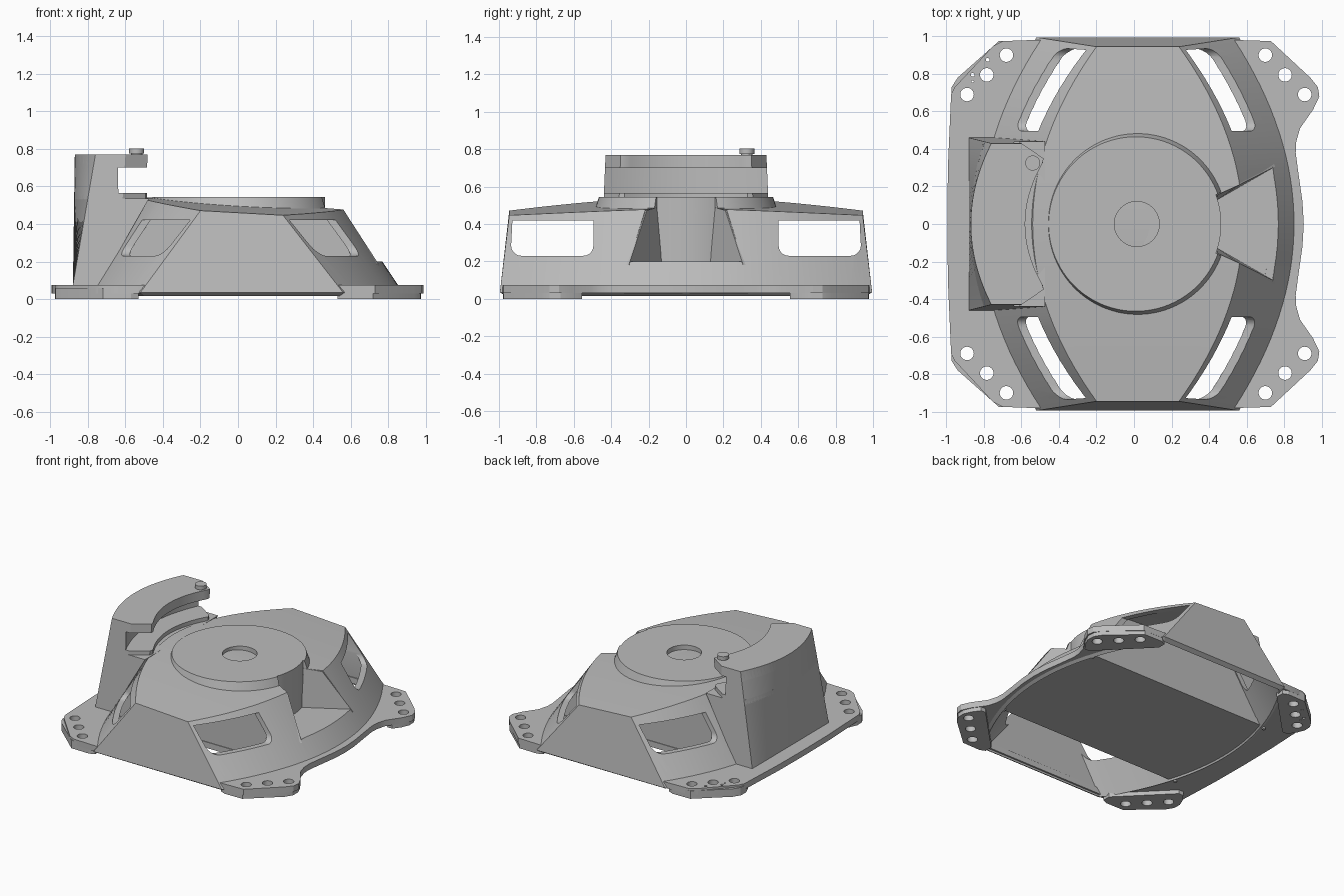
import bpy, bmesh, math
from mathutils import Matrix

cube = bpy.data.objects.get("Cube")
if cube:
    bpy.data.objects.remove(cube)

grey = bpy.data.materials.new("mid_grey")
grey.use_nodes = True
grey.diffuse_color = (0.5, 0.5, 0.5, 1)
grey.node_tree.nodes["Principled BSDF"].inputs["Base Color"].default_value = (0.5, 0.5, 0.5, 1)


def finish(name, bm):
    bmesh.ops.recalc_face_normals(bm, faces=bm.faces)
    me = bpy.data.meshes.new(name)
    bm.to_mesh(me)
    bm.free()
    me.materials.append(grey)
    ob = bpy.data.objects.new(name, me)
    bpy.context.collection.objects.link(ob)
    return ob


def add_loft(bm, low, high):
    a = [bm.verts.new(p) for p in low]
    b = [bm.verts.new(p) for p in high]
    bm.faces.new(a)
    bm.faces.new(b)
    for i in range(len(a)):
        j = (i + 1) % len(a)
        bm.faces.new((a[i], a[j], b[j], b[i]))


def prisms(name, outlines, z0, z1):
    bm = bmesh.new()
    for pts in outlines:
        add_loft(bm, [(x, y, z0) for x, y in pts], [(x, y, z1) for x, y in pts])
    return finish(name, bm)


def cylinders(name, spots, z0, z1, taper=0):
    bm = bmesh.new()
    for x, y, r in spots:
        bmesh.ops.create_cone(bm, cap_ends=True, segments=96 if r > 0.1 else 24,
                              radius1=r + taper, radius2=r, depth=z1 - z0,
                              matrix=Matrix.Translation((x, y, (z0 + z1) / 2)))
    return finish(name, bm)


def select(ob):
    bpy.ops.object.select_all(action='DESELECT')
    ob.select_set(True)
    bpy.context.view_layer.objects.active = ob


def modify(ob, kind, **settings):
    mod = ob.modifiers.new(kind, kind)
    for key, value in settings.items():
        setattr(mod, key, value)
    select(ob)
    bpy.ops.object.modifier_apply(modifier=mod.name)


def cut(ob, cutter, keep=False):
    modify(ob, 'BOOLEAN', operation='DIFFERENCE', solver='EXACT', object=cutter)
    if not keep:
        bpy.data.objects.remove(cutter)


def smooth(ob, angle=25):
    select(ob)
    bpy.ops.object.shade_smooth_by_angle(angle=math.radians(angle))


def mirror_y(pts):
    return pts + [(x, -y) for x, y in reversed(pts) if y > 0]


def base_half(v):
    return 0.86 - 0.32 * v * v


# Hollow body: bowed side walls, flat front and back, gently sloping roof
ROWS, COLS = 32, 10
bm = bmesh.new()
rows = []
for i in range(ROWS + 1):
    v = 2 * i / ROWS - 1
    half = 0.56 - 0.34 * v * v
    row = [bm.verts.new((0.02 - base_half(v), 0.995 * v, 0.035))]
    for j in range(COLS + 1):
        x = 0.02 + half * (2 * j / COLS - 1)
        row.append(bm.verts.new((x, 0.945 * v, 0.515 - 0.056 * x - 0.055 * abs(v) ** 1.5)))
    row.append(bm.verts.new((0.02 + base_half(v), 0.995 * v, 0.035)))
    rows.append(row)
for a, b in zip(rows, rows[1:]):
    for j in range(len(a) - 1):
        bm.faces.new((a[j], a[j + 1], b[j + 1], b[j]))
bm.faces.new(rows[0])
bm.faces.new(rows[-1])
body = finish("body_shell", bm)
modify(body, 'SOLIDIFY', thickness=0.035, offset=-1, use_even_offset=True)

# Side windows with rounded lower corners, cut straight through along x
bm = bmesh.new()
r = 0.055
for s in (-1, 1):
    prof = [(0.928, 0.42), (0.495, 0.42)]
    for cy, start in ((0.495 + r, 180), (0.935 - r, 270)):
        for k in range(6):
            a = math.radians(start + 18 * k)
            prof.append((cy + r * math.cos(a), 0.23 + r + r * math.sin(a)))
    add_loft(bm, [(-1.2, s * y, z) for y, z in prof], [(1.2, s * y, z) for y, z in prof])
cut(body, finish("window_cutter", bm))

# Inner walls that close off the middle chamber
for s, side in ((1, "back"), (-1, "front")):
    prof = [(-0.75, 0.04), (0.79, 0.04), (0.475, 0.455), (-0.435, 0.505)]
    bm = bmesh.new()
    add_loft(bm, [(x, s * 0.46, z) for x, z in prof], [(x, s * 0.485, z) for x, z in prof])
    finish("inner_wall_" + side, bm)

# Raised disc with a shallow round recess
disc = cylinders("top_disc", [(0.01, 0, 0.465)], 0.44, 0.545, taper=0.035)
cut(disc, cylinders("recess_cutter", [(0.015, 0, 0.12)], 0.51, 0.7))

# Notch in the left wall, with floor, cheeks and curved back
arc = [math.radians(a) for a in range(-20, 21, 4)]
back = [(0.01 + 0.455 * math.cos(a), 0.455 * math.sin(a)) for a in arc]
notch = prisms("notch_cutter", [back + [(0.95, 0.41), (0.95, -0.41)]], 0.2, 0.7)
cut(disc, notch, keep=True)
cut(body, notch)
smooth(body)
smooth(disc)
prisms("notch_floor", [mirror_y([(0.765, 0.1), (0.74, 0.303), (0.43, 0.155)])], 0.18, 0.2)
for s, side in ((1, "back"), (-1, "front")):
    bm = bmesh.new()
    bm.faces.new([bm.verts.new((x, s * y, z)) for x, y, z in (
        (0.44, 0.135, 0.18), (0.75, 0.313, 0.18), (0.56, 0.216, 0.473), (0.44, 0.162, 0.487))])
    cheek = finish("notch_cheek_" + side, bm)
    modify(cheek, 'SOLIDIFY', thickness=0.015, offset=0)
inside = [(0.01 + 0.43 * math.cos(a), 0.43 * math.sin(a)) for a in reversed(arc)]
smooth(prisms("notch_back", [back + inside], 0.18, 0.5))

# Base flange: floor plate in the middle, open gaps under the front and back chambers
edge = [(-0.995, 0), (-0.992, 0.3), (-0.975, 0.69), (-0.955, 0.73), (-0.75, 0.95),
        (-0.7, 0.975), (-0.5, 0.982), (0.5, 0.982), (0.73, 0.975), (0.94, 0.78),
        (0.98, 0.73), (0.988, 0.68), (0.955, 0.61), (0.885, 0.51), (0.865, 0.44),
        (0.862, 0.38), (0.875, 0.28), (0.898, 0.12), (0.905, 0)]
flange = prisms("base_flange", [mirror_y(edge)], 0.03, 0.075)
gaps = []
for s in (-1, 1):
    ys = [0.49 + 0.046 * k for k in range(11)]
    right = [(0.02 + base_half(y) - 0.04, s * y) for y in ys]
    gaps.append(right + [(0.04 - x, y) for x, y in reversed(right)])
cut(flange, prisms("gap_cutter", gaps, -0.1, 0.2))

# Corner pads and screw holes
corners = [(sx, sy) for sx in (-1, 1) for sy in (-1, 1)]
pad = [(0.53, 0.9), (0.53, 0.96), (0.57, 0.978), (0.72, 0.975), (0.94, 0.78),
       (0.972, 0.73), (0.975, 0.67), (0.95, 0.61), (0.91, 0.555), (0.87, 0.555)]
pads = prisms("corner_pads", [[(sx * x, sy * y) for x, y in pad] for sx, sy in corners], 0, 0.06)
spots = [(sx * x + 0.01, sy * y, 0.036) for sx, sy in corners
         for x, y in ((0.9, 0.69), (0.795, 0.795), (0.69, 0.9))]
spots += [(-0.86, 0.795, 0.01), (-0.78, 0.875, 0.01), (-0.86, 0.76, 0.006)]
holes = cylinders("hole_cutter", spots, -0.1, 0.2)
cut(pads, holes, keep=True)
cut(flange, holes)
smooth(pads)
smooth(flange)
cylinders("locating_pegs", [(sx * 0.77, sy * 0.475, 0.012) for sx, sy in corners], 0.018, 0.04)


# Tower on the right: flat at its foot, bowed at its top
def tower_block(name, z0, z1, inner0, inner1):
    rings = []
    for z, inner in ((z0, inner0), (z1, inner1)):
        t = (z - 0.075) / 0.695
        vs = [k / 16 - 1 for k in range(33)]
        width = 0.46 - 0.03 * t
        ring = [(-0.88 + t * (0.01 + 0.11 * v * v), width * v, z) for v in vs]
        ring += [(inner(width * v), width * v, z) for v in reversed(vs)]
        rings.append(ring)
    bm = bmesh.new()
    add_loft(bm, *rings)
    smooth(finish(name, bm))


def lip(y):
    return min(-0.58 + 0.88 * y * y, -0.475 - 1.47 * (abs(y) - 0.345))


def recess(y):
    return -0.74 + 0.53 * y * y


tower_block("tower_foot", 0.07, 0.535, lambda y: -0.81 + 0.33 * y * y, lambda y: -0.475)
tower_block("tower_wall", 0.53, 0.77, recess, recess)
tower_block("tower_ledge", 0.53, 0.565, lip, lip)
tower_block("tower_roof", 0.7, 0.77, lip, lip)

# Small bolt on the tower roof
smooth(cylinders("bolt_shank", [(-0.54, 0.325, 0.03)], 0.74, 0.785))
smooth(cylinders("bolt_head", [(-0.54, 0.325, 0.04)], 0.775, 0.803))
